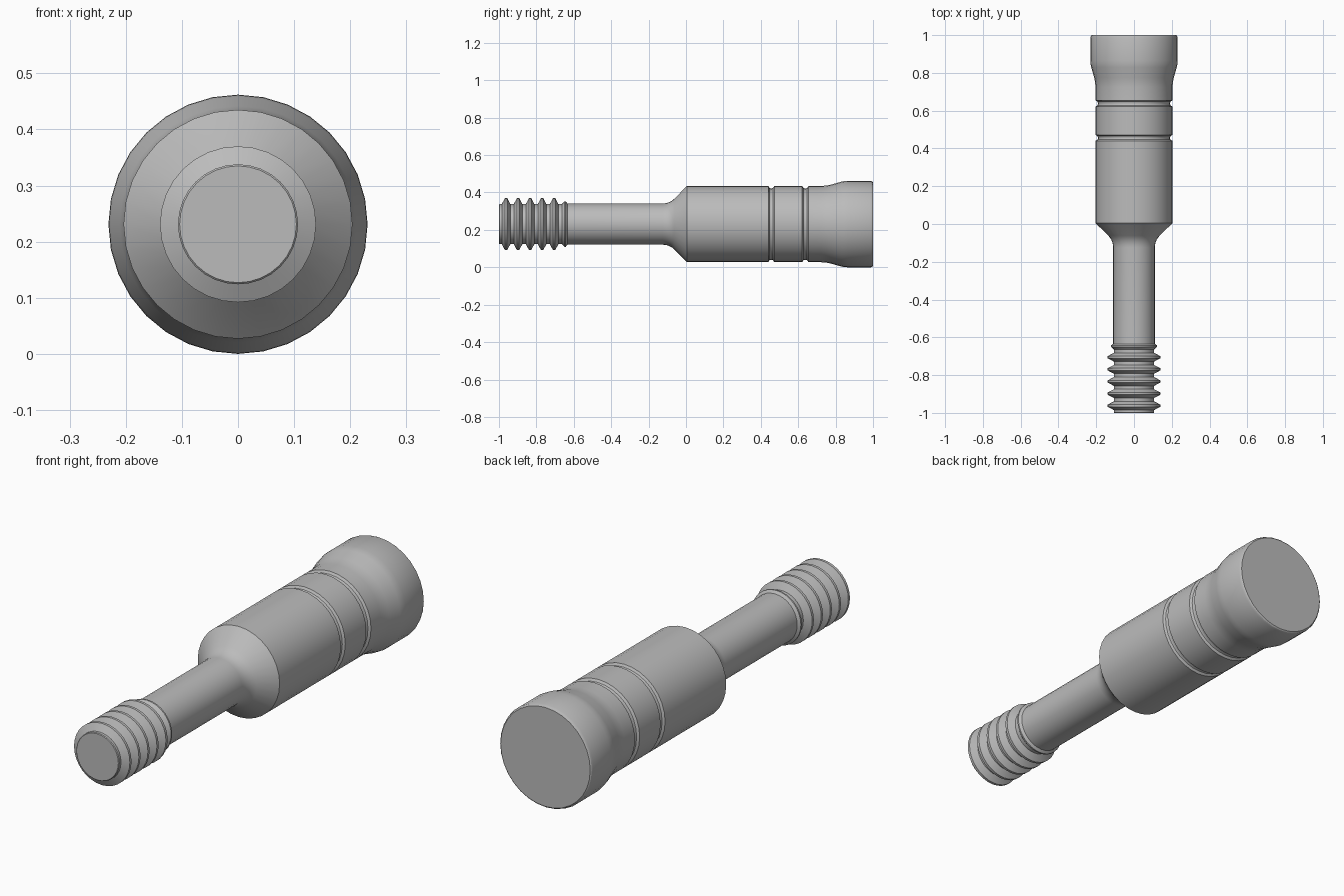
import bpy, bmesh, math

cube = bpy.data.objects.get("Cube")
if cube:
    bpy.data.objects.remove(cube, do_unlink=True)

SIDES = 32
AXIS_Z = 0.231

metal = bpy.data.materials.new("grey metal")
metal.use_nodes = True
COLOUR = (0.5, 0.5, 0.5, 1)
metal.diffuse_color = COLOUR
metal.node_tree.nodes["Principled BSDF"].inputs["Base Color"].default_value = COLOUR


def lathe(name, profile):
    """Revolve (y, radius) points about the long axis and cap both ends."""
    bm = bmesh.new()
    rings = []
    for y, r in profile:
        ring = []
        for i in range(SIDES):
            a = 2 * math.pi * i / SIDES
            ring.append(bm.verts.new((r * math.sin(a), y, AXIS_Z + r * math.cos(a))))
        rings.append(ring)
    for a, b in zip(rings, rings[1:]):
        for i in range(SIDES):
            j = (i + 1) % SIDES
            bm.faces.new((a[i], a[j], b[j], b[i]))
    bm.faces.new(rings[0])
    bm.faces.new(rings[-1])
    bmesh.ops.recalc_face_normals(bm, faces=bm.faces)
    mesh = bpy.data.meshes.new(name)
    bm.to_mesh(mesh)
    bm.free()
    mesh.materials.append(metal)
    obj = bpy.data.objects.new(name, mesh)
    bpy.context.collection.objects.link(obj)
    bpy.ops.object.select_all(action='DESELECT')
    obj.select_set(True)
    bpy.context.view_layer.objects.active = obj
    bpy.ops.object.shade_smooth_by_angle(angle=math.radians(30))


def ridge(y, peak, root=0.107):
    """One thread ridge with a narrow crest."""
    return [(y - 0.023, root), (y - 0.006, peak), (y + 0.006, peak), (y + 0.023, root)]


def groove(start, end, radius, depth=0.013):
    """A rounded channel cut into the body."""
    w = end - start
    return [(start, radius), (start + 0.2 * w, radius - 0.8 * depth),
            (start + 0.4 * w, radius - depth), (end - 0.4 * w, radius - depth),
            (end - 0.2 * w, radius - 0.8 * depth), (end, radius)]


# threaded tip: five full ridges and a small run-out ridge
thread = [(-1, 0.104), (-0.997, 0.107)]
for k in range(5):
    thread += ridge(-0.962 + 0.0642 * k, 0.139)
thread += [(-0.664, 0.107), (-0.65, 0.122), (-0.643, 0.122), (-0.634, 0.11)]

# shank, with a fillet that runs into the conical shoulder
shank = []
for k in range(6):
    a = math.radians(45) * k / 5
    shank.append((-0.125 + 0.09 * math.sin(a), 0.11 + 0.09 * (1 - math.cos(a))))

# cylindrical body with two grooves
R = 0.204
body = [(0.005, R)] + groove(0.44, 0.472, R) + groove(0.621, 0.655, R)

# flared head with a softened rim
head = [(0.725, R), (0.75, R + 0.002), (0.775, R + 0.007), (0.83, R + 0.0225),
        (0.847, R + 0.026), (0.865, 0.231), (0.988, 0.231), (0.996, 0.228), (1, 0.223)]

lathe("handle_pin", thread + shank + body + head)
